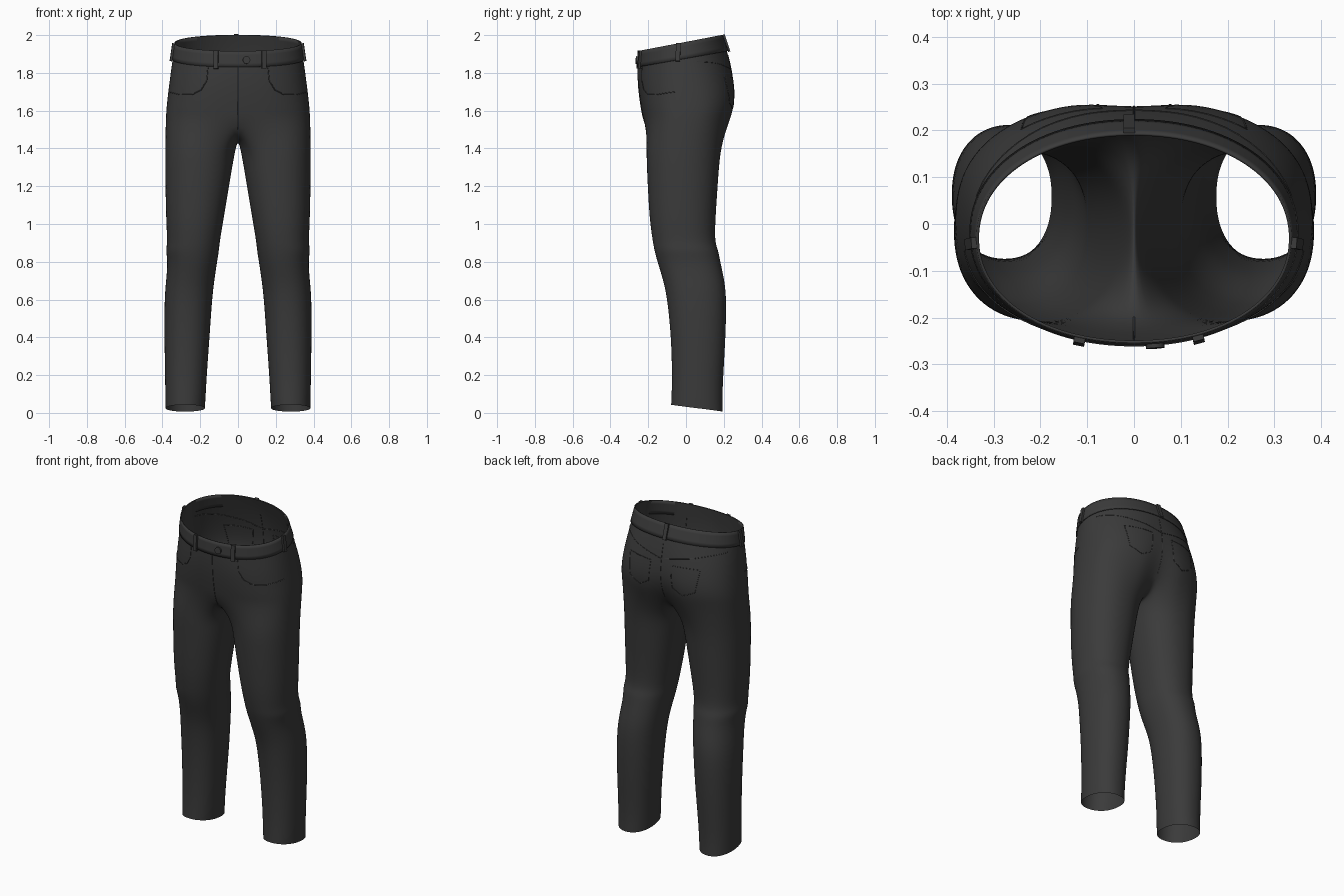
import bpy, bmesh, math
from mathutils import Vector, Matrix
from mathutils.bvhtree import BVHTree

cube = bpy.data.objects.get("Cube")
if cube:
    bpy.data.objects.remove(cube, do_unlink=True)


def material(name, rgb):
    m = bpy.data.materials.new(name)
    m.use_nodes = True
    m.diffuse_color = (*rgb, 1)
    m.node_tree.nodes["Principled BSDF"].inputs["Base Color"].default_value = (*rgb, 1)
    return m


CLOTH = material("charcoal denim", (0.043, 0.043, 0.043))

OUTER, INNER = 17, 7      # points round the outside of a leg, and on the crotch side

# Torso rows: z front, z back, half width, y front, y back, squareness, cleft depth
TORSO = [
    (1.915, 2.0, .333, -.250, .190, 2.1, 0),
    (1.83, 1.915, .348, -.257, .220, 2.1, 0),
    (1.74, 1.80, .362, -.255, .250, 2.3, .005),
    (1.66, 1.69, .374, -.246, .268, 2.4, .015),
    (1.60, 1.61, .381, -.236, .260, 2.5, .03),
    (1.55, 1.55, .384, -.227, .243, 2.5, .045),
]
# Leg rows: z, inner x, outer x, y front, y back
LEG = [
    (1.40, .012, .387, -.212, .187), (1.30, .03, .387, -.209, .176),
    (1.15, .055, .385, -.202, .166), (1.0, .08, .381, -.192, .156),
    (.90, .097, .375, -.176, .155), (.86, .10, .384, -.169, .173),
    (.80, .11, .373, -.153, .183), (.70, .125, .382, -.121, .206),
    (.60, .137, .391, -.10, .216), (.40, .15, .391, -.08, .211),
    (.20, .165, .387, -.075, .198), (.10, .17, .386, -.077, .194),
    (.025, .175, .384, -.08, .196),
]


def power(v, n):
    return math.copysign(abs(v) ** (2 / n), v)


def torso_ring(zf, zb, rx, yf, yb, n, cleft):
    pts = []
    for i in range(OUTER):
        t = math.pi * (i / (OUTER - 1) - .5)
        x = rx * power(math.cos(t), n) if 0 < i < OUTER - 1 else 0
        y = (yf + yb) / 2 + (yb - yf) / 2 * power(math.sin(t), n)
        z = zf + (zb - zf) * (y - yf) / (yb - yf)
        if y > 0:
            y -= cleft * math.exp(-(x / .06) ** 2)
        pts.append((x, y, z))
    return pts


def leg_ring(z, xi, xo, yf, yb):
    split = math.radians(130)
    gap = (2 * math.pi - 2 * split) / (INNER + 1)
    angles = [split * (2 * i / (OUTER - 1) - 1) for i in range(OUTER)]
    angles += [split + gap * (k + 1) for k in range(INNER)]
    tilt = .02 * max(0, 1 - z / .3)
    return [((xi + xo) / 2 + (xo - xi) / 2 * power(math.cos(a), 2.2),
             (yf + yb) / 2 + (yb - yf) / 2 * power(math.sin(a), 2.2),
             z - tilt * math.sin(a)) for a in angles]


def crotch_line(back, front):
    pts = []
    for k in range(INNER):
        u = (k + 1) / (INNER + 1)
        y = back[1] + (front[1] - back[1]) * u
        pts.append((0, y, back[2] - .11 * math.sin(math.pi * u) ** .6))
    return pts


def finish(obj):
    obj.data.materials.append(CLOTH)
    bpy.ops.object.select_all(action='DESELECT')
    obj.select_set(True)
    bpy.context.view_layer.objects.active = obj
    bpy.ops.object.shade_smooth_by_angle(angle=math.radians(50))
    return obj


def shell(name, torso, legs=(), thickness=0):
    """Half garment from stacked rings, mirrored and smoothed."""
    bm = bmesh.new()
    rings = [[bm.verts.new(p) for p in r] for r in torso]

    def bridge(a, b, closed):
        n = len(a)
        for j in range(n if closed else n - 1):
            k = (j + 1) % n
            bm.faces.new((a[j], b[j], b[k], a[k]))

    for a, b in zip(rings, rings[1:]):
        bridge(a, b, False)
    if legs:
        line = crotch_line(torso[-1][-1], torso[-1][0])
        tubes = [rings[-1] + [bm.verts.new(p) for p in line]]
        tubes += [[bm.verts.new(p) for p in r] for r in legs]
        for a, b in zip(tubes, tubes[1:]):
            bridge(a, b, True)
    mesh = bpy.data.meshes.new(name)
    bm.to_mesh(mesh)
    bm.free()
    obj = bpy.data.objects.new(name, mesh)
    bpy.context.collection.objects.link(obj)
    finish(obj)
    mirror = obj.modifiers.new("mirror", 'MIRROR')
    mirror.use_clip = True
    sub = obj.modifiers.new("smooth", 'SUBSURF')
    sub.levels = sub.render_levels = 2
    if thickness:
        solid = obj.modifiers.new("thickness", 'SOLIDIFY')
        solid.thickness, solid.offset = thickness, 1
    return obj


# Trousers and waistband
rings = [torso_ring(*r) for r in TORSO]
body = shell("trousers", rings, [leg_ring(*r) for r in LEG])
band = shell("waistband", rings[:2], thickness=.006)

bpy.context.view_layer.update()
surface = BVHTree.FromObject(body, bpy.context.evaluated_depsgraph_get())


def snap(p):
    hit, normal, _, _ = surface.find_nearest(Vector(p))
    return hit, normal


def seam(name, pts, radius=.0025):
    """Thin raised stitch line laid on the cloth."""
    curve = bpy.data.curves.new(name, 'CURVE')
    curve.dimensions = '3D'
    curve.bevel_depth, curve.bevel_resolution = radius, 1
    path = [Vector(a).lerp(Vector(b), i / 6)
            for a, b in zip(pts, pts[1:]) for i in range(6)] + [Vector(pts[-1])]
    spline = curve.splines.new('POLY')
    spline.points.add(len(path) - 1)
    for point, p in zip(spline.points, path):
        point.co = (*snap(p)[0], 1)
    obj = bpy.data.objects.new(name, curve)
    bpy.context.collection.objects.link(obj)
    curve.materials.append(CLOTH)


def waist_z(y):
    return 1.915 + (y + .25) / .44 * .085


def belt_loop(name, x, y):
    top, normal = snap((x, y, waist_z(y)))
    low, _ = snap((x * 1.03, y * 1.08, waist_z(y) - .095))
    up = (top - low).normalized()
    side = up.cross(normal).normalized()
    out = side.cross(up)
    frame = Matrix((side, out, up)).transposed().to_4x4()
    frame.translation = (top + low) / 2 + out * .011
    bpy.ops.mesh.primitive_cube_add(size=1)
    obj = bpy.context.object
    obj.name = name
    obj.matrix_world = frame @ Matrix.Diagonal((.024, .012, (top - low).length, 1))
    finish(obj)


# Belt loops
belt_loop("front_right_loop", -.115, -.24)
belt_loop("front_left_loop", .135, -.235)
belt_loop("right_side_loop", -.335, -.04)
belt_loop("left_side_loop", .335, -.04)
belt_loop("back_loop", -.01, .19)

# Waist button
spot, normal = snap((.045, -.26, 1.868))
bpy.ops.mesh.primitive_cylinder_add(vertices=20, radius=.02, depth=.012,
                                    location=spot + normal * .009,
                                    rotation=normal.to_track_quat('Z', 'Y').to_euler())
bpy.context.object.name = "waist_button"
finish(bpy.context.object)

# Fly and pocket seams
seam("fly_seam", [(0, -.26, 1.84), (0, -.24, 1.66), (0, -.2, 1.5)])
for s, label in ((1, "left"), (-1, "right")):
    seam(label + "_front_pocket_seam",
         [(s * .165, -.25, 1.83), (s * .17, -.25, 1.76), (s * .2, -.24, 1.71),
          (s * .25, -.22, 1.685), (s * .32, -.17, 1.685), (s * .37, -.06, 1.70)])
    seam(label + "_back_pocket_seam",
         [(s * .07, .27, 1.78), (s * .08, .28, 1.64), (s * .15, .28, 1.60),
          (s * .23, .25, 1.64), (s * .25, .22, 1.78), (s * .07, .27, 1.78)], .002)
    seam(label + "_yoke_seam", [(0, .25, 1.80), (s * .2, .22, 1.84), (s * .34, .06, 1.86)], .002)
seam("seat_seam", [(0, .24, 1.9), (0, .26, 1.72), (0, .2, 1.55)], .002)
